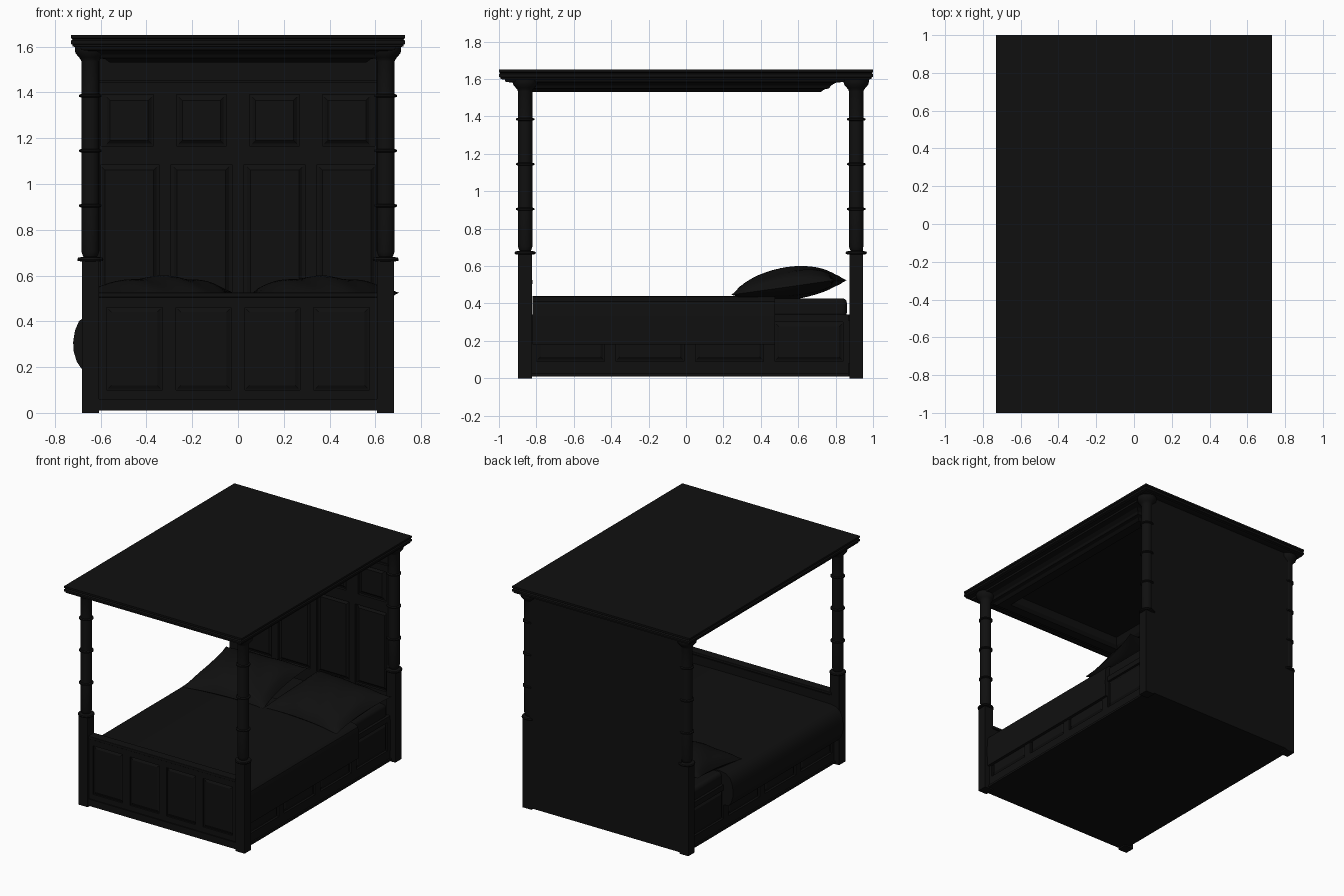
import bpy, bmesh, math
from mathutils import Matrix, Vector

if "Cube" in bpy.data.objects:
    bpy.data.objects.remove(bpy.data.objects["Cube"])

mat = bpy.data.materials.new("dark_wood")
mat.diffuse_color = (0.005, 0.005, 0.005, 1)
mat.use_nodes = True
mat.node_tree.nodes["Principled BSDF"].inputs["Base Color"].default_value = mat.diffuse_color


def finish(name, bm, smooth=None, bevel=0):
    bmesh.ops.recalc_face_normals(bm, faces=bm.faces[:])
    me = bpy.data.meshes.new(name)
    bm.to_mesh(me)
    bm.free()
    ob = bpy.data.objects.new(name, me)
    bpy.context.collection.objects.link(ob)
    me.materials.append(mat)
    if bevel:
        m = ob.modifiers.new("bevel", 'BEVEL')
        m.width, m.segments = bevel, 3
    if smooth:
        bpy.ops.object.select_all(action='DESELECT')
        ob.select_set(True)
        bpy.context.view_layer.objects.active = ob
        bpy.ops.object.shade_smooth_by_angle(angle=math.radians(smooth))
    return ob


def add_box(bm, x0, x1, y0, y1, z0, z1):
    m = Matrix.Translation(((x0 + x1) / 2, (y0 + y1) / 2, (z0 + z1) / 2)) \
        @ Matrix.Diagonal((x1 - x0, y1 - y0, z1 - z0, 1))
    bmesh.ops.create_cube(bm, size=1, matrix=m)


def box(name, *dims, bevel=0):
    bm = bmesh.new()
    add_box(bm, *dims)
    return finish(name, bm, 40 if bevel else None, bevel)


def loft(bm, rings):
    """Skin a list of point rings and cap both ends."""
    vs = [[bm.verts.new(p) for p in r] for r in rings]
    n = len(vs[0])
    for a, b in zip(vs, vs[1:]):
        for i in range(n):
            bm.faces.new((a[i], a[(i + 1) % n], b[(i + 1) % n], b[i]))
    bm.faces.new(vs[0])
    bm.faces.new(vs[-1])


def rect(hx, y0, y1, z):
    return [(-hx, y0, z), (hx, y0, z), (hx, y1, z), (-hx, y1, z)]


# Canopy: moulded slab above, stepped cornice ring below with a recessed ceiling
bm = bmesh.new()
loft(bm, [rect(0.73 - d, -1 + d, 1 - d, z) for d, z in
          ((0, 1.65), (0, 1.637), (0.008, 1.632), (0, 1.626), (0, 1.612),
           (0.008, 1.608), (0.008, 1.6), (0.03, 1.597))])
finish("canopy_slab", bm)
bm = bmesh.new()
loft(bm, [rect(0.69 - d, -0.97 + d, 0.85 - d, z) for d, z in
          ((0, 1.6), (0.005, 1.585), (0.05, 1.58), (0.075, 1.565), (0.085, 1.55),
           (0.11, 1.545), (0.13, 1.53), (0.2, 1.53), (0.22, 1.55), (0.24, 1.598))])
finish("canopy_cornice", bm)

# Posts: square lower block, turned shaft with rings and flared capital
PROFILE = [(0.03, 0.66), (0.055, 0.664), (0.057, 0.671), (0.053, 0.678), (0.03, 0.682),
           (0.034, 0.69), (0.039, 0.705)]
for z in (0.905, 1.145, 1.385):
    PROFILE += [(0.039, z - 0.012), (0.039, z - 0.008), (0.049, z - 0.004),
                (0.049, z + 0.004), (0.039, z + 0.008)]
PROFILE += [(0.039, 1.535), (0.043, 1.545), (0.05, 1.553), (0.064, 1.57),
            (0.068, 1.585), (0.068, 1.6)]
for end, y in (("front", -0.86), ("back", 0.91)):
    for side, x in (("left", -0.645), ("right", 0.645)):
        box(f"{end}_{side}_post_block", x - 0.037, x + 0.037, y - 0.037, y + 0.037, 0, 0.665)
        bm = bmesh.new()
        loft(bm, [[(x + r * math.cos(a * math.tau / 20), y + r * math.sin(a * math.tau / 20), z)
                   for a in range(20)] for r, z in PROFILE])
        finish(f"{end}_{side}_post_shaft", bm, 35)


def panelling(name, m, rails, stiles, panels, depth):
    """Framed boards in local (u, outward, z); m places them in the bed."""
    bm = bmesh.new()
    for u0, u1, z0, z1, d in rails + stiles:
        add_box(bm, u0, u1, -0.005, d, z0, z1)
    for u0, u1, z0, z1 in panels:
        loft(bm, [[(u0 + i, d, z0 + i), (u1 - i, d, z0 + i), (u1 - i, d, z1 - i), (u0 + i, d, z1 - i)]
                  for i, d in ((0, -0.002), (0, 0.003), (0.008, 0.005), (0.022, depth))])
    bm.transform(m)
    finish(name, bm)


def facing(x, y, degrees):
    # local +y is outward
    return Matrix.Translation((x, y, 0)) @ Matrix.Rotation(math.radians(degrees), 4, 'Z')


# Headboard: back slab, rails, stiles and two rows of panels
box("headboard_slab", -0.625, 0.625, 0.905, 0.945, 0.01, 1.6)
cols = [-0.475, -0.16, 0.16, 0.475]
D = 0.022
panelling("headboard_panelling", facing(0, 0.907, 180),
          [(-0.62, 0.62, 1.39, 1.6, D), (-0.62, 0.62, 1.085, 1.165, D),
           (-0.62, 0.62, 0.3, 0.5, D), (-0.62, 0.62, 1.44, 1.455, D + 0.008)],
          [(c - 0.05, c + 0.05, 1.16, 1.395, D) for c in (-0.318, 0, 0.318)]
          + [(c - 0.026, c + 0.026, 0.45, 1.09, D) for c in (-0.318, 0, 0.318)]
          + [(s - 0.012, s + 0.012, 0.3, 1.6, D) for s in (-0.61, 0.61)],
          [(c - 0.105, c + 0.105, 1.168, 1.387) for c in cols]
          + [(c - 0.128, c + 0.128, 0.5, 1.082) for c in cols], 0.016)

# Footboard: slab with cap rail and four panels
box("footboard_slab", -0.62, 0.62, -0.868, -0.825, 0.01, 0.5)
box("footboard_cap", -0.62, 0.62, -0.888, -0.82, 0.505, 0.525, bevel=0.004)
panelling("footboard_panelling", facing(0, -0.867, 180),
          [(-0.62, 0.62, 0.46, 0.51, 0.016), (-0.62, 0.62, 0.02, 0.1, 0.016),
           (-0.62, 0.62, 0.01, 0.06, 0.024)],
          [(c - 0.03, c + 0.03, 0.09, 0.47, 0.016) for c in (-0.605, -0.3, 0, 0.3, 0.605)],
          [(c - 0.122, c + 0.122, 0.098, 0.462) for c in (-0.4525, -0.15, 0.15, 0.4525)], 0.012)

# Bed base and panelled side rails
box("bed_base", -0.625, 0.625, -0.84, 0.91, 0.01, 0.33)
ys = [-0.83 + i * 0.425 for i in range(5)]
for side, x, a in (("left", -0.624, 90), ("right", 0.624, -90)):
    s = -1 if a == 90 else 1
    panelling(side + "_side_rail", facing(x, 0.02, a),
              [(-0.85, 0.86, 0.3, 0.34, 0.018), (-0.85, 0.86, 0.01, 0.09, 0.018),
               (-0.85, 0.86, 0.01, 0.025, 0.028)],
              [(-s * (y - 0.02) - 0.03, -s * (y - 0.02) + 0.03, 0.08, 0.31, 0.018) for y in ys],
              [(min(-s * (y + 0.01), -s * (y + 0.375)), max(-s * (y + 0.01), -s * (y + 0.375)),
                0.092, 0.298) for y in ys[:-1]], 0.014)

# Mattress
box("mattress", -0.625, 0.625, -0.815, 0.86, 0.325, 0.428, bevel=0.025)

# Blanket: cross-section draped over the mattress, bulging on the left side
SECTION = [(-0.63, 0.19), (-0.685, 0.195), (-0.705, 0.225), (-0.718, 0.27), (-0.72, 0.31),
           (-0.712, 0.36), (-0.695, 0.4), (-0.66, 0.428), (-0.61, 0.437), (-0.3, 0.441),
           (0.3, 0.441), (0.58, 0.437), (0.63, 0.428), (0.653, 0.41), (0.662, 0.38),
           (0.664, 0.28), (0.66, 0.18), (0.63, 0.18), (0.62, 0.4), (-0.62, 0.4)]
bm = bmesh.new()
loft(bm, [[(x, y, z) for x, z in SECTION] for y in (-0.822, -0.4, 0.0, 0.475)])
finish("blanket", bm, 35)


# Pillows: puffed grids with pinched edges and pointed corners
def pillow(name, x, turn):
    bm = bmesh.new()
    bmesh.ops.create_grid(bm, x_segments=24, y_segments=20, size=1)
    bottom = bmesh.ops.duplicate(bm, geom=bm.verts[:] + bm.edges[:] + bm.faces[:])["geom"]
    low = {g for g in bottom if isinstance(g, bmesh.types.BMVert)}
    for v in bm.verts:
        u, w = v.co.x, v.co.y
        puff = (max(0, 1 - u * u) * max(0, 1 - w * w)) ** 0.5
        wrinkle = 0.006 * math.sin(9 * u + 4 * w) * puff
        h = 0.105 * puff + wrinkle
        v.co = Vector((0.325 * u * (1 - 0.08 * (1 - w * w)),
                       0.285 * w * (1 - 0.09 * (1 - u * u)), -0.6 * h if v in low else h))
    bmesh.ops.remove_doubles(bm, verts=bm.verts[:], dist=0.0005)
    bm.transform(Matrix.Translation((x, 0.55, 0.485))
                 @ Matrix.Rotation(math.radians(turn), 4, 'Z')
                 @ Matrix.Rotation(math.radians(8), 4, 'X'))
    finish(name, bm, 60)


pillow("left_pillow", -0.33, 3)
pillow("right_pillow", 0.35, -6)
